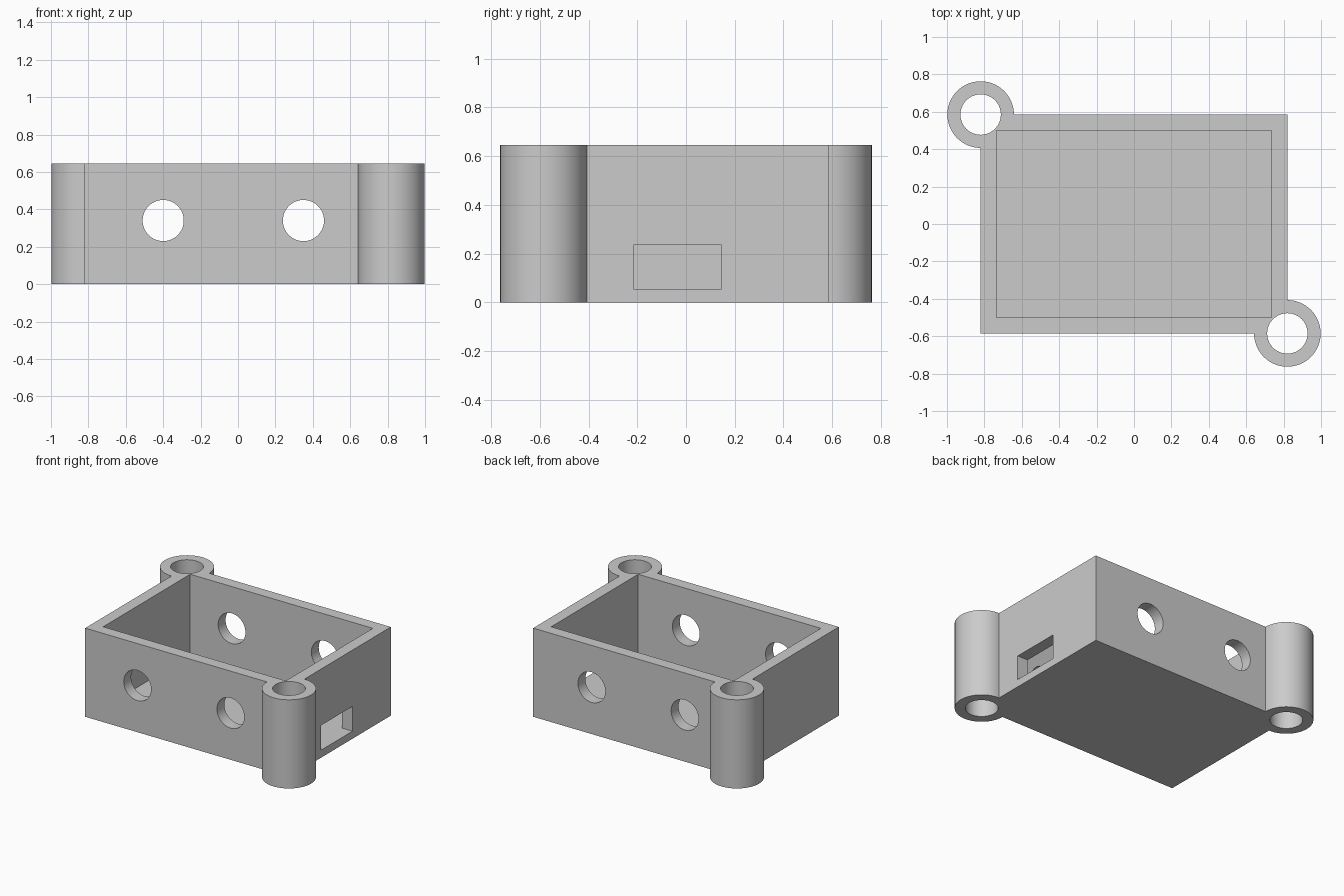
import bpy
import math

default = bpy.data.objects.get("Cube")
if default:
    bpy.data.objects.remove(default, do_unlink=True)

HX, HY, TOP = 0.82, 0.585, 0.645     # outer half sizes and height
WALL, FLOOR = 0.085, 0.055

grey = bpy.data.materials.new("plain grey")
grey.use_nodes = True
colour = (0.6, 0.6, 0.6, 1)
grey.diffuse_color = colour
grey.node_tree.nodes["Principled BSDF"].inputs["Base Color"].default_value = colour


def finish(name):
    obj = bpy.context.object
    obj.name = name
    obj.data.materials.append(grey)
    return obj


def box(name, low, high):
    centre = [(a + b) / 2 for a, b in zip(low, high)]
    bpy.ops.mesh.primitive_cube_add(size=1, location=centre)
    bpy.context.object.scale = [b - a for a, b in zip(low, high)]
    bpy.ops.object.transform_apply(location=True, rotation=True, scale=True)
    return finish(name)


def cylinder(name, radius, depth, centre, rotation=(0, 0, 0)):
    bpy.ops.mesh.primitive_cylinder_add(vertices=64, radius=radius, depth=depth,
                                        location=centre, rotation=rotation)
    bpy.ops.object.transform_apply(location=True, rotation=True, scale=True)
    return finish(name)


def combine(target, tool, operation):
    mod = target.modifiers.new(tool.name, "BOOLEAN")
    mod.operation = operation
    mod.solver = "EXACT"
    mod.object = tool
    bpy.ops.object.select_all(action="DESELECT")
    bpy.context.view_layer.objects.active = target
    target.select_set(True)
    bpy.ops.object.modifier_apply(modifier=mod.name)
    bpy.data.objects.remove(tool, do_unlink=True)


# Solid body with a mounting post on two opposite corners
body = box("enclosure_body", (-HX, -HY, 0), (HX, HY, TOP))
for side in (-1, 1):
    post = cylinder("mounting_post", 0.178, TOP, (side * HX, -side * HY, TOP / 2))
    combine(body, post, "UNION")

# Open cavity, trimming the posts flush with the inner walls
cavity = box("cavity_cutter", (WALL - HX, WALL - HY, FLOOR), (HX - WALL, HY - WALL, 1))
combine(body, cavity, "DIFFERENCE")

# Screw bores through the posts
for side in (-1, 1):
    bore = cylinder("bore_cutter", 0.108, 2, (side * HX, -side * HY, TOP / 2))
    combine(body, bore, "DIFFERENCE")

# Round holes through the front and back walls
for x in (-0.4, 0.35):
    hole = cylinder("hole_cutter", 0.11, 2, (x, 0, 0.34), (math.pi / 2, 0, 0))
    combine(body, hole, "DIFFERENCE")

# Connector slot in the left wall, level with the cavity floor
slot = box("slot_cutter", (0.6, -0.215, FLOOR), (1, 0.145, 0.235))
combine(body, slot, "DIFFERENCE")

bpy.ops.object.select_all(action="DESELECT")
bpy.context.view_layer.objects.active = body
body.select_set(True)
bpy.ops.object.shade_smooth_by_angle(angle=math.radians(30))
